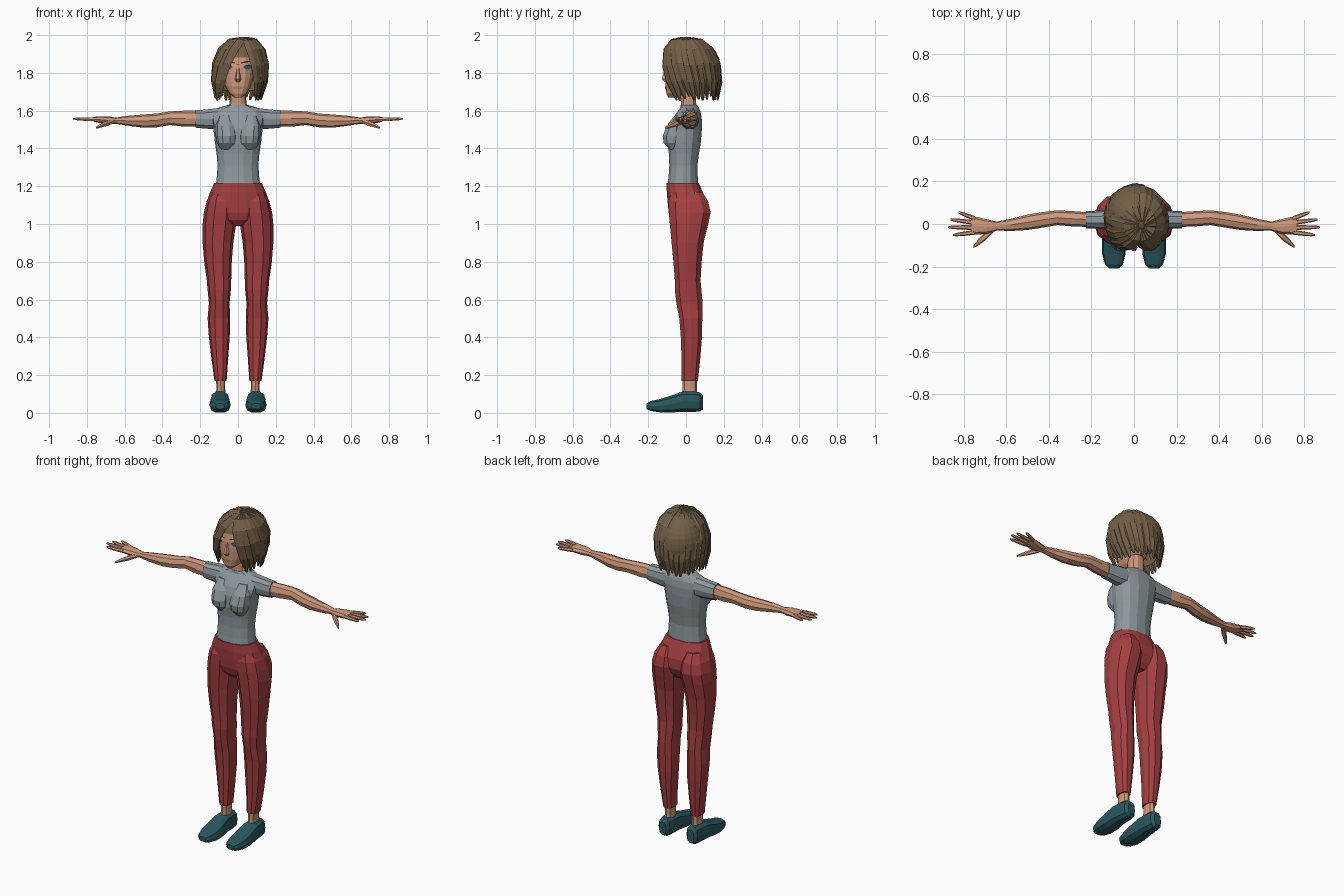
import bpy, bmesh, math, random
from mathutils import Vector, Matrix
from mathutils.bvhtree import BVHTree

random.seed(4)
cube = bpy.data.objects.get("Cube")
if cube:
    bpy.data.objects.remove(cube, do_unlink=True)


def material(name, rgb):
    m = bpy.data.materials.new(name)
    m.use_nodes = True
    colour = (*rgb, 1.0)
    m.diffuse_color = colour
    for node in m.node_tree.nodes:
        if node.type == 'BSDF_PRINCIPLED':
            node.inputs["Base Color"].default_value = colour
            node.inputs["Roughness"].default_value = 0.8
    return m


SKIN = material("skin", (.62, .32, .2))
HAIR = material("brown hair", (.17, .115, .062))
SHIRT = material("grey shirt", (.27, .315, .335))
TROUSERS = material("red trousers", (.38, .05, .053))
SHOES = material("teal shoes", (.022, .095, .112))
EYES = material("teal eyes", (.02, .13, .17))
BROWS = material("dark brows", (.045, .028, .018))
LIPS = material("lips", (.48, .2, .14))


def finish(name, bm, mat, mirror=False):
    """Turn a bmesh into a flat shaded object, optionally mirrored in x."""
    mesh = bpy.data.meshes.new(name)
    bm.to_mesh(mesh)
    bm.free()
    mesh.materials.append(mat)
    obj = bpy.data.objects.new(name, mesh)
    bpy.context.collection.objects.link(obj)
    if mirror:
        obj.modifiers.new("Mirror", 'MIRROR').use_mirror_merge = False
    return obj


def skin_rings(bm, rings):
    """Bridge successive rings of points and cap both ends."""
    loops = [[bm.verts.new(p) for p in ring] for ring in rings]
    faces = [bm.faces.new(loops[0]), bm.faces.new(loops[-1])]
    for a, b in zip(loops, loops[1:]):
        n = len(a)
        for i in range(n):
            j = (i + 1) % n
            faces.append(bm.faces.new((a[i], a[j], b[j], b[i])))
    bmesh.ops.recalc_face_normals(bm, faces=faces)


def loft(name, mat, axis, parts, n=12, power=2.3, mirror=False):
    """Each part is rows of (position, u low, u high, v low, v high)."""
    bm = bmesh.new()
    for rows in parts:
        rings = []
        for pos, u0, u1, v0, v1 in rows:
            ring = []
            for i in range(n):
                a = math.tau * i / n
                c, s = (math.copysign(abs(f) ** (2 / power), f)
                        for f in (math.cos(a), math.sin(a)))
                u = (u0 + u1) / 2 + c * (u1 - u0) / 2
                v = (v0 + v1) / 2 + s * (v1 - v0) / 2
                ring.append({'x': (pos, u, v), 'y': (u, pos, v), 'z': (u, v, pos)}[axis])
            rings.append(ring)
        skin_rings(bm, rings)
    return finish(name, bm, mat, mirror)


def centred(rows):
    return [(z, -h, h, y0, y1) for z, h, y0, y1 in rows]


# Shirt body, bust and sleeves
loft("shirt_body", SHIRT, 'z', [centred([
    (1.205, .117, -.1, .066), (1.25, .112, -.094, .064), (1.31, .108, -.09, .062),
    (1.37, .113, -.092, .07), (1.43, .122, -.1, .08), (1.5, .13, -.095, .086),
    (1.55, .143, -.078, .086), (1.59, .138, -.05, .08), (1.614, .105, -.032, .07),
    (1.63, .055, -.03, .06)])], n=14)
loft("bust", SHIRT, 'z', [[
    (1.395, .03, .09, -.09, -.03), (1.43, .008, .112, -.12, -.02), (1.465, .006, .118, -.126, 0),
    (1.52, .012, .118, -.105, 0), (1.575, .03, .1, -.06, 0)]], n=10, mirror=True)
loft("sleeves", SHIRT, 'x', [[
    (.09, -.035, .07, 1.5, 1.618), (.14, -.025, .066, 1.5, 1.612),
    (.185, -.022, .062, 1.504, 1.607), (.225, -.02, .06, 1.508, 1.605)]], n=10, mirror=True)

# Arms, palms, fingers and thumbs
loft("arms", SKIN, 'x', [[
    (.2, -.014, .054, 1.515, 1.6), (.28, -.012, .06, 1.515, 1.6), (.36, -.005, .064, 1.524, 1.596),
    (.43, -.017, .056, 1.512, 1.585), (.5, -.028, .044, 1.51, 1.58),
    (.58, -.033, .024, 1.52, 1.573), (.65, -.03, .01, 1.531, 1.563)]], n=8, mirror=True)
loft("palms", SKIN, 'x', [[
    (.64, -.03, .01, 1.531, 1.562), (.69, -.046, .022, 1.528, 1.57),
    (.74, -.05, .034, 1.536, 1.57), (.765, -.043, .03, 1.542, 1.566)]], n=8, mirror=True)
fingers = []
for base, tip, reach in ((-.039, -.052, .85), (-.017, -.015, .873), (.006, .021, .862), (.025, .055, .825)):
    rows = []
    for t, r in ((0, .011), (.45, .0105), (.85, .008), (1, .004)):
        x, y, z = .745 + (reach - .745) * t, base + (tip - base) * t, 1.553 + .004 * t
        rows.append((x, y - r, y + r, z - r, z + r))
    fingers.append(rows)
loft("fingers", SKIN, 'x', fingers, n=6, mirror=True)
loft("thumbs", SKIN, 'x', [[
    (.66, -.04, -.01, 1.53, 1.555), (.695, -.075, -.035, 1.517, 1.547),
    (.73, -.1, -.07, 1.508, 1.53), (.753, -.113, -.1, 1.503, 1.514)]], n=6, mirror=True)

# Trousers: hips and two legs
loft("trouser_hips", TROUSERS, 'z', [centred([
    (1.218, .125, -.104, .07), (1.17, .147, -.104, .09), (1.12, .165, -.1, .11),
    (1.06, .168, -.094, .112), (1.02, .13, -.08, .095), (.99, .05, -.05, .07)])], n=14)
loft("trouser_legs", TROUSERS, 'z', [[
    (1.17, .04, .135, -.08, .09), (1.12, .012, .166, -.097, .122), (1.06, .004, .181, -.096, .135),
    (1, .01, .187, -.09, .122), (.9, .025, .187, -.08, .097), (.8, .033, .179, -.07, .086),
    (.7, .036, .165, -.062, .08), (.65, .038, .161, -.062, .085), (.58, .045, .154, -.054, .091),
    (.5, .041, .161, -.038, .089), (.4, .044, .154, -.03, .087), (.29, .052, .141, -.026, .078),
    (.17, .06, .125, -.026, .065)]], n=10, mirror=True)

# Ankles and shoes
loft("ankles", SKIN, 'z', [[
    (.08, .064, .119, -.022, .062), (.13, .068, .114, -.018, .058),
    (.19, .068, .117, -.02, .06)]], n=8, mirror=True)
loft("shoes", SHOES, 'y', [[
    (-.208, .072, .118, .02, .05), (-.19, .052, .136, .01, .063), (-.14, .04, .15, .002, .074),
    (-.08, .04, .15, 0, .093), (-.02, .046, .146, .004, .114), (.04, .05, .138, .003, .116),
    (.075, .056, .132, .006, .11), (.09, .072, .116, .018, .095)]], n=10, power=2.8, mirror=True)

# Neck, head and nose
loft("neck", SKIN, 'z', [centred([
    (1.59, .062, -.03, .06), (1.64, .044, -.028, .056), (1.72, .042, -.03, .056)])], n=10)
head = loft("head", SKIN, 'z', [centred([
    (1.67, .02, -.094, -.045), (1.69, .045, -.104, .0), (1.73, .069, -.108, .05),
    (1.78, .083, -.109, .085), (1.83, .091, -.108, .1), (1.88, .088, -.1, .1),
    (1.925, .066, -.072, .08), (1.955, .03, -.03, .045)])], n=16, power=2.5)
loft("nose", SKIN, 'z', [centred([
    (1.753, .012, -.116, -.09), (1.768, .016, -.13, -.09), (1.81, .009, -.118, -.09),
    (1.845, .007, -.107, -.09)])], n=6)

# Eyes, lashes, brows and lips follow the face surface
tree = BVHTree.FromPolygons([v.co for v in head.data.vertices],
                            [p.vertices[:] for p in head.data.polygons])


def face_patch(name, mat, stations, lift):
    """Stations are (x, low z, high z) across the face."""
    bm = bmesh.new()
    columns = []
    for x, low, high in stations:
        column = []
        for z in (low, high):
            hit = tree.ray_cast(Vector((x, -1, z)), Vector((0, 1, 0)))[0]
            y = hit.y if hit else -.05
            column.append(bm.verts.new((x, y - lift, z)))
        columns.append(column)
    for a, b in zip(columns, columns[1:]):
        bm.faces.new((a[0], b[0], b[1], a[1]))
    finish(name, bm, mat, mirror=True)


face_patch("eyes", EYES, [(.032, 1.826, 1.83), (.04, 1.818, 1.838), (.058, 1.817, 1.84),
                          (.068, 1.824, 1.837)], .004)
face_patch("lashes", BROWS, [(.029, 1.828, 1.833), (.04, 1.836, 1.841), (.058, 1.838, 1.844),
                             (.073, 1.83, 1.838)], .006)
face_patch("brows", BROWS, [(.016, 1.85, 1.856), (.04, 1.853, 1.862), (.06, 1.857, 1.864),
                            (.077, 1.849, 1.854)], .004)
face_patch("lips", LIPS, [(0, 1.712, 1.727), (.012, 1.713, 1.729), (.026, 1.719, 1.722)], .004)

# Hair cap beneath the locks, open over the face and nape
bm = bmesh.new()
bmesh.ops.create_uvsphere(bm, u_segments=24, v_segments=16, radius=1,
                          matrix=Matrix.Translation((0, .035, 1.82)) @ Matrix.Diagonal((.132, .15, .162, 1)))
hidden = []
for f in bm.faces:
    c = f.calc_center_median()
    if c.z < 1.7 or (c.y < -.03 and c.z < 1.885):
        hidden.append(f)
bmesh.ops.delete(bm, geom=hidden, context='FACES')
finish("hair_cap", bm, HAIR)

# Bob of overlapping locks fanning out from an off-centre parting
PROFILE = [(.1, 1.983, .012, .008), (.5, 1.966, .028, .014), (.8, 1.918, .034, .016),
           (.97, 1.845, .032, .015), (.98, 1.76, .027, .013), (.86, 1.668, .006, .004)]
SECTION = [(1, 0), (.5, .8), (-.3, 1), (-1, .2), (-.4, -.8), (.5, -.8)]
LOCKS = 25
bm = bmesh.new()
for k in range(LOCKS):
    share = k / (LOCKS - 1)
    start, end = -78 + 340 * share, -37 + 254 * share
    swell = random.uniform(.95, 1.02)
    drop = random.uniform(-.018, .014)
    rings = []
    for i, (r, z, w, d) in enumerate(PROFILE):
        t = i / (len(PROFILE) - 1)
        a = math.radians(start + (end - start) * t)
        out = Vector((math.cos(a), math.sin(a), 0))
        side = Vector((-out.y, out.x, 0))
        lean = min(1, t * 1.4)
        normal = (out * lean + Vector((0, 0, 1 - lean))).normalized()
        r *= 1 + (swell - 1) * t
        centre = Vector((.035 * (1 - t) + .141 * r * out.x,
                         .03 - .035 * (1 - t) + .158 * r * out.y, z + drop * t))
        rings.append([centre + side * w * u + normal * d * v for u, v in SECTION])
    skin_rings(bm, rings)
finish("hair_locks", bm, HAIR)
